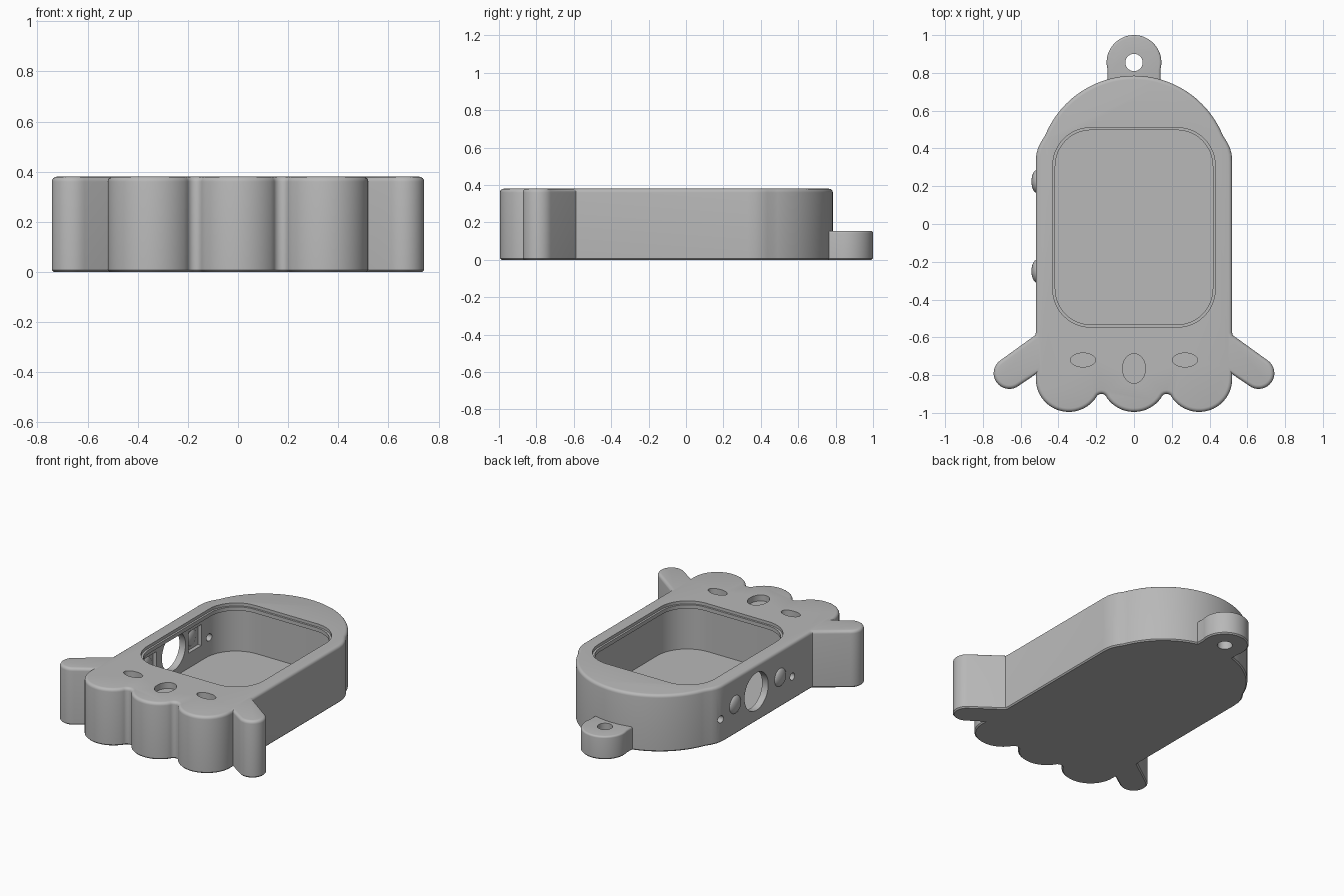
import bpy, bmesh, math
from mathutils import Matrix

cube = bpy.data.objects.get("Cube")
if cube:
    bpy.data.objects.remove(cube, do_unlink=True)

grey = bpy.data.materials.new("matte grey")
grey.use_nodes = True
GREY = (0.48, 0.48, 0.48, 1)
grey.diffuse_color = GREY
grey.node_tree.nodes["Principled BSDF"].inputs["Base Color"].default_value = GREY

HEIGHT = 0.38


def arc(cx, cy, r, a0, a1, n, ry=None):
    """Points on an arc, angles in degrees."""
    ry = r if ry is None else ry
    angles = [math.radians(a0 + (a1 - a0) * i / n) for i in range(n + 1)]
    return [(cx + r * math.cos(a), cy + ry * math.sin(a)) for a in angles]


def rounded_rect(hx, hy, r, cy):
    pts = []
    for i, (sx, sy) in enumerate([(1, 1), (-1, 1), (-1, -1), (1, -1)]):
        pts += arc(sx * (hx - r), cy + sy * (hy - r), r, i * 90, i * 90 + 90, 12)
    return pts


def make_object(name, bm):
    bmesh.ops.recalc_face_normals(bm, faces=bm.faces)
    mesh = bpy.data.meshes.new(name)
    bm.to_mesh(mesh)
    bm.free()
    mesh.materials.append(grey)
    obj = bpy.data.objects.new(name, mesh)
    bpy.context.collection.objects.link(obj)
    return obj


def prism(name, pts, z0, z1, top_round=0, bottom_round=0):
    """Extrude an outline upwards, optionally rounding its rims."""
    bm = bmesh.new()
    base = bm.faces.new([bm.verts.new((x, y, z0)) for x, y in pts])
    ext = bmesh.ops.extrude_face_region(bm, geom=[base], use_keep_orig=True)
    for v in ext["geom"]:
        if isinstance(v, bmesh.types.BMVert):
            v.co.z = z1
    bmesh.ops.recalc_face_normals(bm, faces=bm.faces)
    for z, size, seg in ((z1, top_round, 4), (z0, bottom_round, 1)):
        if size:
            rim = [e for e in bm.edges if all(abs(v.co.z - z) < 1e-5 for v in e.verts)]
            bmesh.ops.bevel(bm, geom=rim, offset=size, segments=seg, profile=0.5,
                            affect="EDGES", clamp_overlap=False)
    return make_object(name, bm)


def side_cylinder(name, y, z, r):
    """Cylinder along x that pierces the side wall."""
    bm = bmesh.new()
    bmesh.ops.create_cone(bm, cap_ends=True, segments=40, radius1=r, radius2=r, depth=0.2,
                          matrix=Matrix.Translation((-0.5, y, z)) @ Matrix.Rotation(math.pi / 2, 4, "Y"))
    return make_object(name, bm)


def box(name, centre, size):
    bm = bmesh.new()
    bmesh.ops.create_cube(bm, size=1, matrix=Matrix.Translation(centre) @ Matrix.Diagonal((*size, 1)))
    return make_object(name, bm)


def activate(obj):
    bpy.ops.object.select_all(action="DESELECT")
    obj.select_set(True)
    bpy.context.view_layer.objects.active = obj


def cut(obj, cutter):
    cutter.hide_render = True
    activate(obj)
    mod = obj.modifiers.new("cut", "BOOLEAN")
    mod.operation = "DIFFERENCE"
    mod.solver = "EXACT"
    mod.object = cutter
    bpy.ops.object.modifier_apply(modifier=mod.name)
    bpy.data.objects.remove(cutter, do_unlink=True)


def smooth(obj):
    activate(obj)
    bpy.ops.object.shade_smooth_by_angle(angle=math.radians(30))


# Right half of the outline, from the bottom middle round to the top
half = arc(0, -0.82, 0.175, -90, -35, 8)
half += arc(0.1725, -0.93, 0.031, 150, 30, 6)
half += arc(0.345, -0.82, 0.175, -145, 0, 20)
half += [(0.52, -0.795)]
half += arc(0.66, -0.79, 0.083, -126, 54, 18)
half += [(0.522, -0.588), (0.52, -0.575)]
half += [(0.52, 0.33), (0.517, 0.37), (0.507, 0.405), (0.492, 0.435)]
half += arc(0, 0.277, 0.508, 22, 90, 24)
outline = half + [(-x, y) for x, y in reversed(half[1:-1])]
body = prism("case_body", outline, 0, HEIGHT, 0.02, 0.008)

# Hollow inside, window opening and its stepped rim
cut(body, prism("cavity_cutter", rounded_rect(0.475, 0.58, 0.22, -0.018), 0.03, 0.335))
cut(body, prism("window_cutter", rounded_rect(0.417, 0.515, 0.19, -0.018), 0.2, 0.5))
cut(body, prism("rim_cutter", rounded_rect(0.43, 0.528, 0.2, -0.018), 0.36, 0.5))

# Face recesses: two eyes and a mouth
for x, y, rx, ry in [(-0.27, -0.72, 0.066, 0.037), (0.27, -0.72, 0.066, 0.037), (0, -0.765, 0.061, 0.078)]:
    cut(body, prism("face_cutter", arc(x, y, rx, 0, 351, 39, ry), HEIGHT - 0.04, 0.5))

# Side wall: large opening, small holes and pockets behind the buttons
for y, z, r in [(0, 0.2, 0.125), (0.37, 0.155, 0.024), (-0.38, 0.155, 0.024)]:
    cut(body, side_cylinder("side_hole_cutter", y, z, r))
BUTTONS = {"rear_button": 0.225, "front_button": -0.25}
for y in BUTTONS.values():
    cut(body, box("pocket_cutter", (-0.475, y, 0.2), (0.05, 0.135, 0.14)))
smooth(body)

# Domed side buttons
for name, y in BUTTONS.items():
    bm = bmesh.new()
    bmesh.ops.create_uvsphere(bm, u_segments=32, v_segments=16, radius=1,
                              matrix=Matrix.Translation((-0.515, y, 0.2)) @ Matrix.Diagonal((0.028, 0.06, 0.06, 1)))
    smooth(make_object(name, bm))

# Hanging loop at the back
tab = [(-0.14, 0.72), (0.14, 0.72)] + arc(0, 0.855, 0.145, -15, 195, 40)
loop = prism("hanging_loop", tab, 0, 0.155, 0.012, 0.008)
cut(loop, prism("loop_hole_cutter", arc(0, 0.855, 0.046, 0, 350, 35), -0.1, 0.3))
smooth(loop)
bpy.ops.object.select_all(action="DESELECT")
